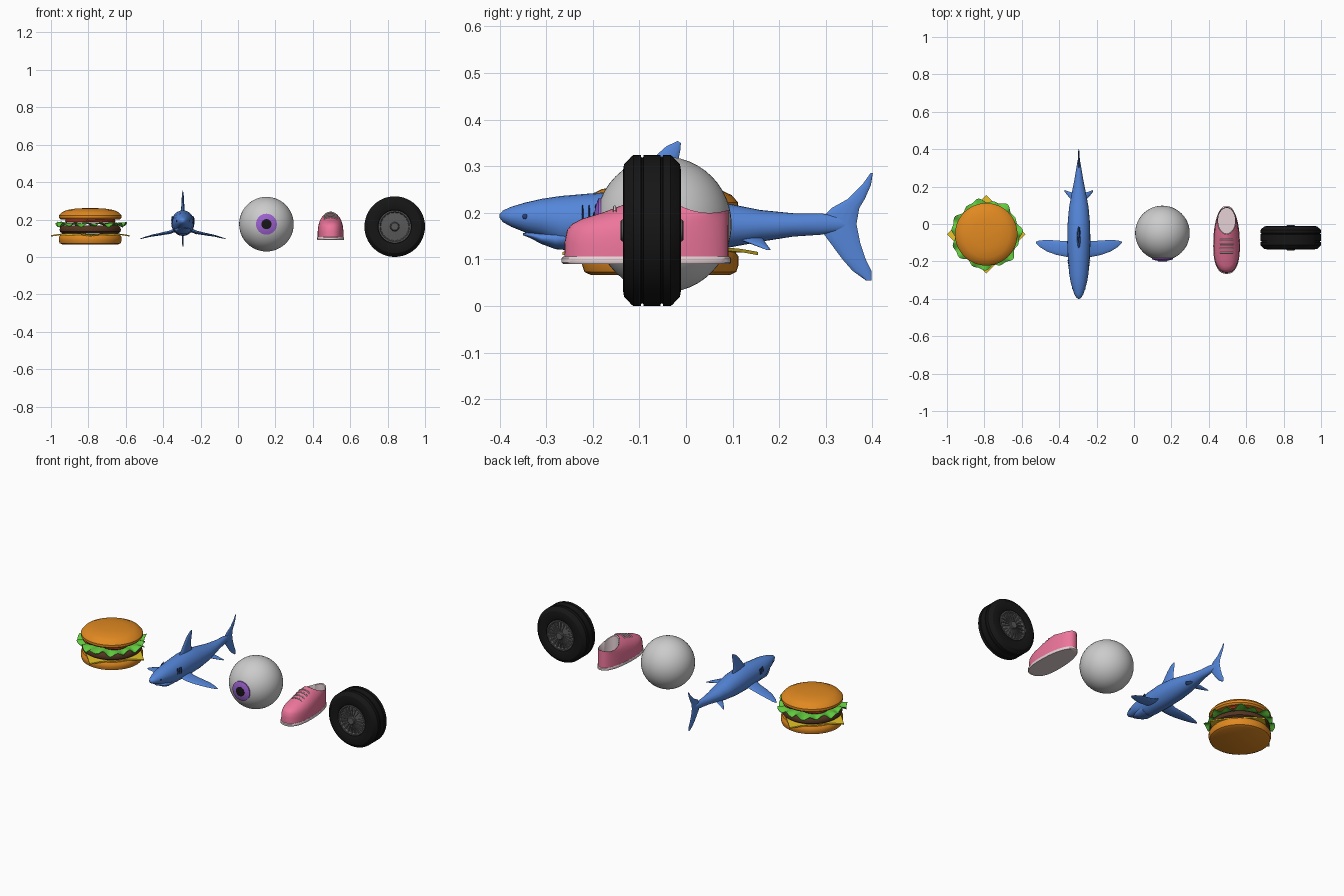
import bpy, bmesh
from math import sin, cos, pi
from mathutils import Vector
from mathutils.bvhtree import BVHTree

if "Cube" in bpy.data.objects:
    bpy.data.objects.remove(bpy.data.objects["Cube"])

V = Vector


def material(name, r, g, b):
    m = bpy.data.materials.new(name)
    m.diffuse_color = (r, g, b, 1)
    m.use_nodes = True
    m.node_tree.nodes["Principled BSDF"].inputs["Base Color"].default_value = m.diffuse_color
    return m


BUN = material("bun", .75, .25, .015)
MEAT = material("meat", .09, .035, .015)
CHEESE = material("cheese", .8, .55, .02)
LEAF = material("leaf", .12, .6, .05)
RED = material("red", .65, .06, .03)
BLUE = material("blue", .09, .24, .7)
NAVY = material("navy", .02, .05, .2)
VIOLET = material("violet", .33, .12, .62)
BLACK = material("black", .008, .008, .008)
PINK = material("pink", .85, .18, .33)
PALE = material("pale", .8, .65, .67)
STEEL = material("steel", .1, .1, .1)


def skin(name, rings, mat, cap=True, angle=40):
    """Bridge rings of points into a closed surface."""
    bm = bmesh.new()
    rows = [[bm.verts.new(p) for p in ring] for ring in rings]
    for a, b in zip(rows, rows[1:]):
        for i in range(len(a)):
            j = (i + 1) % len(a)
            bm.faces.new((a[i], a[j], b[j], b[i]))
    if cap:
        bm.faces.new(rows[0])
        bm.faces.new(rows[-1])
    bmesh.ops.remove_doubles(bm, verts=bm.verts, dist=1e-5)
    bmesh.ops.recalc_face_normals(bm, faces=bm.faces)
    me = bpy.data.meshes.new(name)
    bm.to_mesh(me)
    bm.free()
    ob = bpy.data.objects.new(name, me)
    bpy.context.collection.objects.link(ob)
    if mat:
        me.materials.append(mat)
    bpy.ops.object.select_all(action='DESELECT')
    ob.select_set(True)
    bpy.context.view_layer.objects.active = ob
    bpy.ops.object.shade_smooth_by_angle(angle=angle * pi / 180)
    return ob


def lathe(name, profile, centre, mat, axis='Z', n=48, angle=40):
    """Spin (radius, height) points round an axis."""
    rings = []
    for r, h in profile:
        pts = [(r * cos(2 * pi * i / n), r * sin(2 * pi * i / n)) for i in range(n)]
        rings.append([V(centre) + (V((a, b, h)) if axis == 'Z' else V((a, h, b))) for a, b in pts])
    return skin(name, rings, mat, False, angle)


def ball(name, loc, scale, mat, n=16):
    prof = [(sin(pi * i / n), -cos(pi * i / n)) for i in range(n + 1)]
    ob = lathe(name, prof, (0, 0, 0), mat, n=2 * n)
    ob.location, ob.scale = loc, scale
    return ob


def fin(name, sections, normal):
    """Thin lens-shaped fin through (leading, trailing, half thickness) sections."""
    rings = []
    for le, te, t in sections:
        le, te = V(le), V(te)
        ring = []
        for i in range(12):
            a = 2 * pi * i / 12
            ring.append(le.lerp(te, .5 - .5 * cos(a)) + V(normal) * t * sin(a))
        rings.append(ring)
    return skin(name, rings, BLUE, angle=60)


# Burger: buns, patty, cheese, lettuce, tomato
C = (-.79, -.055, 0)
lathe("bottom_bun", [(0, .066), (.148, .066), (.163, .073), (.168, .088), (.168, .106), (.16, .117), (0, .117)], C, BUN)
lathe("top_bun", [(0, .262), (.075, .259), (.125, .251), (.153, .238), (.167, .222), (.167, .209), (.158, .2), (0, .2)], C, BUN)
lathe("patty", [(0, .126), (.15, .126), (.162, .135), (.164, .147), (.16, .16), (.15, .168), (0, .168)], C, MEAT)
cheese = []
for z in (.118, .125):
    ring = []
    for i in range(32):
        a = 2 * pi * i / 32
        r = .21 / (abs(cos(a)) + abs(sin(a)))
        ring.append(V(C) + V((r * cos(a), r * sin(a), z - max(0, r - .165) * .2)))
    cheese.append(ring)
skin("cheese_slice", cheese, CHEESE)
leaf = []
for r0, dz in ((0, 0), (.14, 0), (.165, 0), (.182, 0), (.182, .003), (.165, .004), (.14, .005), (0, .005)):
    ring = []
    for i in range(120):
        a = 2 * pi * i / 120
        k = max(0, r0 - .14) / .042
        r = r0 + k * (.009 * sin(7 * a + 1) + .006 * sin(15 * a))
        ring.append(V(C) + V((r * cos(a), r * sin(a), .175 + dz + k * (.011 * sin(15 * a + 1) + .004 * sin(8 * a) - .004))))
    leaf.append(ring)
skin("lettuce", leaf, LEAF, False)
for i in range(4):
    a = pi / 4 + i * pi / 2
    z = .184 + .004 * (i % 2)
    lathe("tomato_slice", [(0, z), (.074, z), (.078, z + .006), (.074, z + .012), (0, z + .012)],
          (C[0] + .08 * cos(a), C[1] + .08 * sin(a), 0), RED, n=32)

# Shark body and jaw: y, top z, bottom z, half width
SX = -.295


def body(name, rows):
    rings = []
    for y, top, bot, w in rows:
        rings.append([V((SX + w * cos(2 * pi * i / 24), y, (top + bot) / 2 + (top - bot) / 2 * sin(2 * pi * i / 24)))
                      for i in range(24)])
    return skin(name, rings, BLUE, angle=60)


body("shark_body", [(-.4, .197, .189, .004), (-.393, .205, .18, .014), (-.375, .213, .17, .024), (-.345, .222, .158, .034),
                    (-.31, .23, .148, .044), (-.27, .236, .126, .051), (-.2, .242, .114, .058), (-.1, .249, .112, .062),
                    (0, .24, .114, .06), (.09, .22, .125, .052), (.16, .206, .138, .039), (.23, .199, .149, .025),
                    (.29, .199, .153, .015), (.33, .192, .16, .008), (.355, .18, .168, .003)])
body("shark_jaw", [(-.35, .157, .152, .008), (-.335, .158, .146, .022), (-.31, .158, .133, .033),
                   (-.28, .165, .122, .043), (-.23, .18, .118, .045)])
fin("dorsal_fin", [((SX, -.14, .235), (SX, -.005, .22), .011), ((SX, -.102, .28), (SX, -.022, .27), .008),
                   ((SX, -.07, .318), (SX, -.017, .31), .006), ((SX, -.042, .343), (SX, -.012, .335), .004),
                   ((SX, -.018, .354), (SX, -.011, .35), .001)], (1, 0, 0))
tail = [(.055, .386, .398), (.075, .358, .398), (.1, .336, .386), (.135, .31, .374), (.176, .28, .366),
        (.21, .312, .372), (.23, .348, .384), (.26, .378, .397), (.285, .396, .401)]
fin("tail_fin", [((SX, a, z), (SX, b, z), .002 + .06 * max(0, b - a - .01)) for z, a, b in tail], (1, 0, 0))
for s in (-1, 1):
    pect = [(.03, -.185, -.085, .15, .011), (.07, -.175, -.092, .132, .009), (.12, -.165, -.088, .122, .007),
            (.17, -.147, -.085, .113, .005), (.21, -.122, -.088, .102, .003), (.23, -.102, -.095, .096, .001)]
    fin("pectoral_fin", [((SX + s * x, a, z), (SX + s * x, b, z), t) for x, a, b, z, t in pect], (0, 0, 1))
    fin("pelvic_fin", [((SX + s * .02, .11, .145), (SX + s * .02, .165, .145), .005),
                       ((SX + s * .05, .14, .134), (SX + s * .05, .172, .134), .004),
                       ((SX + s * .076, .172, .121), (SX + s * .076, .182, .121), .001)], (0, 0, 1))
    ball("shark_eye", (SX + s * .032, -.345, .192), (.004, .006, .006), NAVY, 8)
    for i in range(3):
        ball("gill_slit", (SX + s * (.053 + .002 * i), -.222 + .014 * i, .197), (.005, .0018, .021), NAVY, 8)

# Eyeball with raised iris and pupil
E = (.152, -.048, .175)
ball("eyeball", E, (.146,) * 3, None, 24)
for name, R, r0, mat in (("iris", .151, .056, VIOLET), ("pupil", .153, .027, BLACK)):
    prof = [(r0 * i / 8, -(R * R - (r0 * i / 8) ** 2) ** .5) for i in range(9)] + [(r0, -.13)]
    lathe(name, prof, E, mat, 'Y')

# Shoe: oval sole, upper rising to the ankle opening, lining, laces
FX, N = .495, 48


def outline(a, k=1):
    c, s = cos(a), sin(a)
    x = (abs(c) ** .85) * (1 if c > 0 else -1)
    y = (abs(s) ** .85) * (1 if s > 0 else -1)
    return V((FX + k * x * (.07 - .009 * s), -.085 + k * .18 * y, 0))


def opening(a, k=1):
    return V((FX + k * .049 * cos(a), .018 + k * .073 * sin(a), .21 - .018 * sin(a) + .02 * sin(a) ** 2 - .006))


ang = [2 * pi * i / N for i in range(N)]
skin("sole", [[outline(a, k * 1.01) + V((0, 0, z)) for a in ang]
              for k, z in ((.98, .09), (1, .093), (1, .103), (.98, .106))], PALE)
front = [(0, 0), (.005, .25), (.03, .43), (.08, .52), (.18, .6), (.4, .7), (.65, .84), (.85, .95), (1, 1)]
heel = [(0, 0), (0, .15), (.03, .32), (.1, .48), (.2, .62), (.35, .75), (.55, .87), (.8, .96), (1, 1)]
upper = []
for f, b in zip(front, heel):
    ring = []
    for a in ang:
        w = max(0, -sin(a)) ** 1.3
        h, v = b[0] + (f[0] - b[0]) * w, b[1] + (f[1] - b[1]) * w
        p = outline(a, .98).lerp(opening(a), h)
        p.z = .104 + v * (opening(a).z - .104)
        ring.append(p)
    upper.append(ring)
shoe = skin("shoe_upper", upper, PINK, False, 70)
lining = [[opening(a, .99) for a in ang], [opening(a, .93) - V((0, 0, .004)) for a in ang]]
for k in (.93, 0):
    lining.append([V((*opening(a, k).xy, .125)) for a in ang])
skin("shoe_lining", lining, PALE, False)
tree = BVHTree.FromPolygons([v.co for v in shoe.data.vertices], [p.vertices[:] for p in shoe.data.polygons])
for y in (-.085, -.108, -.131, -.153):
    cu = bpy.data.curves.new("lace", 'CURVE')
    cu.dimensions, cu.bevel_depth, cu.bevel_resolution = '3D', .0035, 2
    pts = []
    for i in range(11):
        hit = tree.ray_cast(V((FX - .035 + .007 * i, y, .5)), V((0, 0, -1)))[0]
        if hit:
            pts.append(hit + V((0, 0, .002)))
    sp = cu.splines.new('POLY')
    sp.points.add(len(pts) - 1)
    for q, p in zip(sp.points, pts):
        q.co = (*p, 1)
    cu.materials.append(PALE)
    bpy.context.collection.objects.link(bpy.data.objects.new("lace", cu))

# Wheel: grooved tyre, rim, spokes
W = V((.838, -.073, .162))
half = [(.084, .045), (.09, .057), (.105, .062), (.13, .062), (.142, .06), (.159, .044), (.162, .04),
        (.162, .024), (.157, .023), (.157, .019), (.162, .018)]
lathe("tyre", half + [(r, -h) for r, h in half[::-1]], W, BLACK, 'Y', 48, 30)
rim = [(0, .068), (.019, .068), (.023, .065), (.025, .054), (.074, .048), (.08, .058), (.087, .058), (.088, .045)]
lathe("rim", rim + [(r, -h) for r, h in rim[::-1]], W, STEEL, 'Y', 48, 30)
for side in (-1, 1):
    for i in range(20):
        a = 2 * pi * i / 20
        u, t = V((cos(a), 0, sin(a))), V((-sin(a), 0, cos(a)))
        rings = [[W + u * r + t * x + V((0, side * y, 0)) for x, y in ((-w, .046), (w, .046), (w, h), (-w, h))]
                 for r, w, h in ((.02, .002, .059), (.08, .004, .055))]
        skin("spoke", rings, STEEL)
